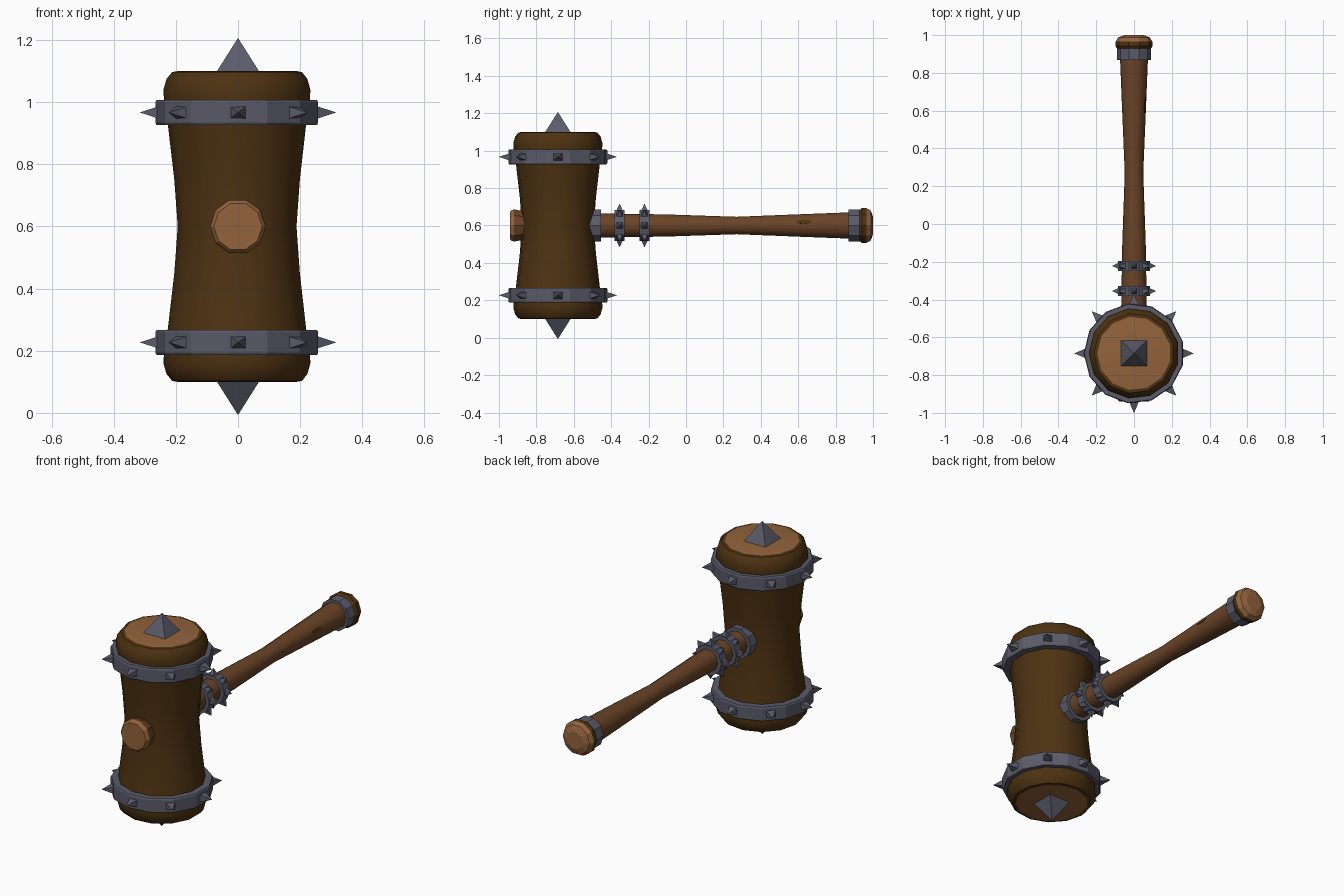
import bpy, bmesh, math
from mathutils import Vector, Matrix

if "Cube" in bpy.data.objects:
    bpy.data.objects.remove(bpy.data.objects["Cube"])

HEAD = Vector((0, -0.685, 0))     # head axis
GRIP = Vector((0, 0, 0.6))        # handle axis


def mat(name, rgb):
    m = bpy.data.materials.new(name)
    m.diffuse_color = (*rgb, 1)
    m.use_nodes = True
    m.node_tree.nodes["Principled BSDF"].inputs["Base Color"].default_value = m.diffuse_color
    return m


DARK = mat("dark bark", (0.075, 0.032, 0.006))
LIGHT = mat("cut wood", (0.29, 0.125, 0.045))
MID = mat("handle wood", (0.145, 0.058, 0.02))
IRON = mat("iron", (0.105, 0.105, 0.145))


def finish(name, bm, mats, smooth=False):
    bmesh.ops.recalc_face_normals(bm, faces=bm.faces)
    me = bpy.data.meshes.new(name)
    bm.to_mesh(me)
    bm.free()
    ob = bpy.data.objects.new(name, me)
    bpy.context.collection.objects.link(ob)
    for m in mats:
        me.materials.append(m)
    if smooth:
        bpy.ops.object.select_all(action='DESELECT')
        ob.select_set(True)
        bpy.context.view_layer.objects.active = ob
        bpy.ops.object.shade_smooth_by_angle(angle=math.radians(38))
    return ob


def lathe(name, profile, n, axis, mats, rule=None, smooth=False, start=0.0, closed=False):
    """Spin (radius, position) points round the z or y axis."""
    bm = bmesh.new()
    rings = []
    for r, h in profile:
        ring = []
        for i in range(n):
            a = start + math.tau * i / n
            c, s = r * math.cos(a), r * math.sin(a)
            ring.append(bm.verts.new(HEAD + Vector((c, s, h)) if axis == 'z'
                                     else GRIP + Vector((c, h, s))))
        rings.append(ring)
    pairs = list(zip(rings, rings[1:])) + ([(rings[-1], rings[0])] if closed else [])
    for a, b in pairs:
        for i in range(n):
            j = (i + 1) % n
            bm.faces.new((a[i], a[j], b[j], b[i]))
    if not closed:
        bm.faces.new(rings[0])
        bm.faces.new(rings[-1])
    if rule:
        for f in bm.faces:
            f.material_index = rule(f.calc_center_median())
    return finish(name, bm, mats, smooth)


def add_spike(bm, base, direction, up, w, h, length):
    """Four-sided pyramid pointing along direction."""
    side = direction.cross(up)
    c = [bm.verts.new(base + side * w * i + up * h * j)
         for i, j in ((-1, -1), (1, -1), (1, 1), (-1, 1))]
    tip = bm.verts.new(base + direction * length)
    bm.faces.new(c)
    for i in range(4):
        bm.faces.new((c[i], c[(i + 1) % 4], tip))


def spike_ring(name, centre, u, v, r0, r1, w, h):
    bm = bmesh.new()
    for k in range(8):
        a = math.tau * k / 8
        d = u * math.cos(a) + v * math.sin(a)
        add_spike(bm, centre + d * r0, d, u.cross(v), w, h, r1 - r0)
    finish(name, bm, [IRON])


X, Y, Z = Vector((1, 0, 0)), Vector((0, 1, 0)), Vector((0, 0, 1))

# Head: waisted log with rounded rims and pale cut ends
half = [(0.195, 0.10), (0.212, 0.103), (0.23, 0.125), (0.24, 0.16), (0.238, 0.20),
        (0.226, 0.27), (0.205, 0.45)]
profile = half + [(0.194, 0.60)] + [(r, 1.2 - z) for r, z in reversed(half)]
lathe("hammer_head", profile, 13, 'z', [DARK, LIGHT],
      lambda c: int(abs(c.z - 0.6) > 0.4995), True, math.pi)

# Head bands, their spikes, and the end spikes
for label, z, sgn in (("upper", 0.967, 1), ("lower", 0.227, -1)):
    lathe(label + "_band", [(0.215, z - 0.04), (0.262, z - 0.04), (0.266, z - 0.033),
                            (0.266, z + 0.033), (0.262, z + 0.04), (0.215, z + 0.04)],
          13, 'z', [IRON], start=math.pi, closed=True)
    spike_ring(label + "_band_spikes", HEAD + Z * z, X, Y, 0.245, 0.316, 0.03, 0.023)
    bm = bmesh.new()
    add_spike(bm, HEAD + Z * (0.6 + sgn * 0.485), Z * sgn, Y, 0.077, 0.077, 0.122)
    finish(label + "_end_spike", bm, [IRON])

# Handle: slim in the middle, thick at the grip end
lathe("handle", [(0.066, -0.87), (0.068, -0.46), (0.062, -0.1), (0.049, 0.27),
                 (0.064, 0.63), (0.076, 0.93)], 10, 'y', [MID], smooth=True)

# Front plug where the handle passes through the head
lathe("front_plug", [(0.07, -0.82), (0.08, -0.865), (0.09, -0.92), (0.086, -0.932),
                     (0.078, -0.941)], 10, 'y', [MID, LIGHT],
      lambda c: int(c.y < -0.925))

# Pommel with dark rim and pale end
lathe("pommel", [(0.082, 0.92), (0.099, 0.942), (0.097, 0.965), (0.084, 0.988),
                 (0.05, 1.0)], 10, 'y', [DARK, LIGHT],
      lambda c: int(c.y > 0.966))

# Plain iron collars at both ends of the handle
for name, a, b in (("head_collar", -0.52, -0.455), ("grip_collar", 0.868, 0.928)):
    lathe(name, [(0.06, a), (0.089, a), (0.089, b), (0.06, b)], 10, 'y', [IRON], closed=True)

# Spiked iron rings near the head
for name, y in (("inner_ring", -0.355), ("outer_ring", -0.222)):
    lathe(name, [(0.055, y - 0.026), (0.086, y - 0.026), (0.086, y + 0.026), (0.055, y + 0.026)],
          10, 'y', [IRON], closed=True)
    spike_ring(name + "_spikes", GRIP + Y * y, X, Z, 0.078, 0.117, 0.018, 0.018)

# Dark wood knot: thin plate on one handle facet
bm = bmesh.new()
bmesh.ops.create_cone(bm, cap_ends=True, segments=8, radius1=1, radius2=1, depth=0.006)
a = math.radians(18)
n = Vector((math.cos(a), -0.04, math.sin(a))).normalized()
t = (Y - n * Y.dot(n)).normalized()
s = n.cross(t)
m = Matrix((t * 0.042, s * 0.012, n)).transposed().to_4x4()
m.translation = GRIP + Vector((0.0605 * math.cos(a), 0.63, 0.0605 * math.sin(a)))
bm.transform(m)
finish("handle_knot", bm, [DARK])
